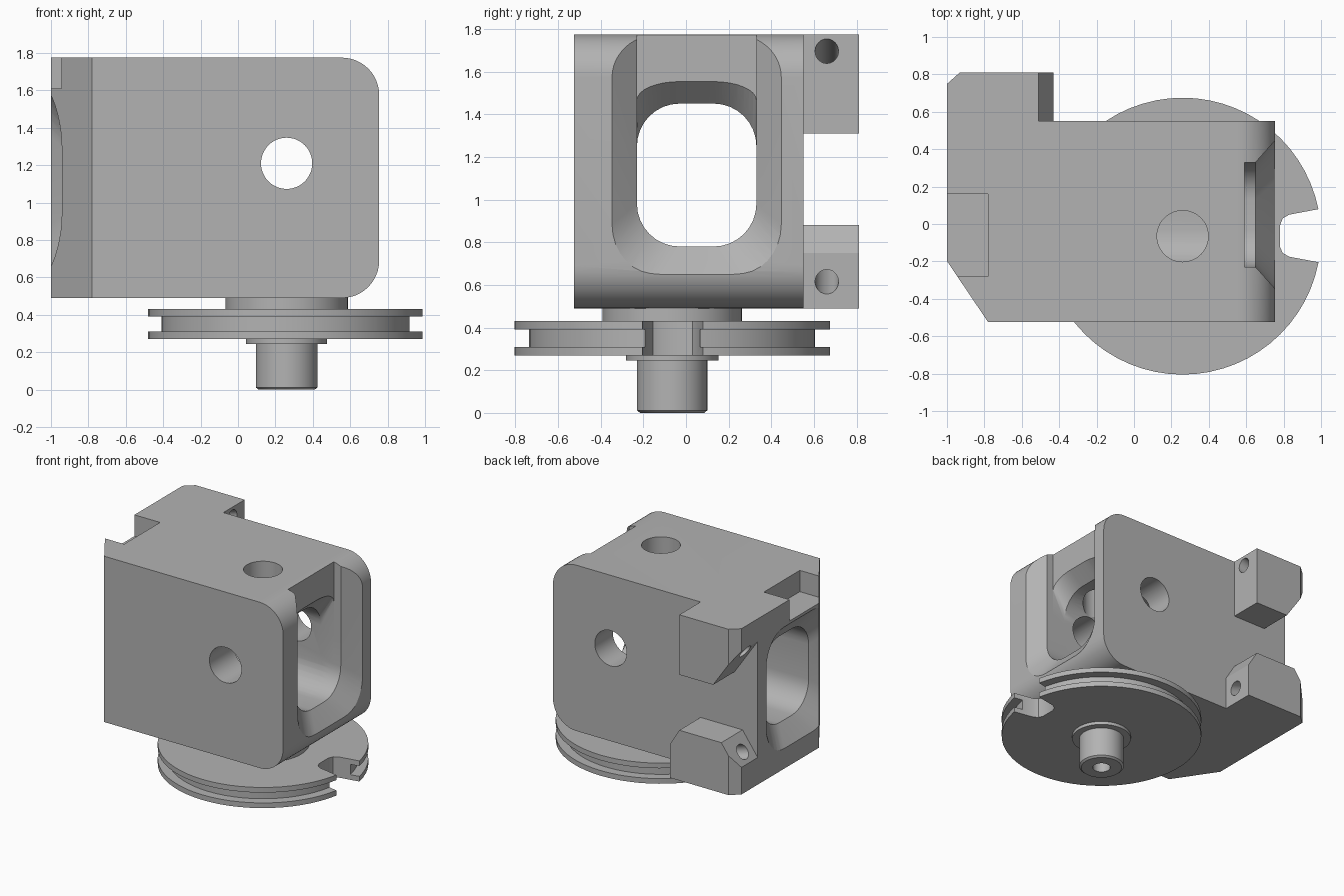
import bpy, bmesh
from math import sin, cos, pi, radians
from mathutils import Matrix, Vector

if "Cube" in bpy.data.objects:
    bpy.data.objects.remove(bpy.data.objects["Cube"])

grey = bpy.data.materials.new("plain grey")
grey.use_nodes = True
grey.diffuse_color = (0.45, 0.45, 0.45, 1)
grey.node_tree.nodes["Principled BSDF"].inputs["Base Color"].default_value = grey.diffuse_color


def loft(name, rings):
    """Closed solid through rings that share a point count."""
    bm = bmesh.new()
    loops = [[bm.verts.new(p) for p in ring] for ring in rings]
    n = len(loops[0])
    for a, b in zip(loops, loops[1:]):
        for i in range(n):
            j = (i + 1) % n
            bm.faces.new((a[i], a[j], b[j], b[i]))
    bm.faces.new(loops[0])
    bm.faces.new(loops[-1])
    bmesh.ops.recalc_face_normals(bm, faces=bm.faces)
    mesh = bpy.data.meshes.new(name)
    bm.to_mesh(mesh)
    bm.free()
    mesh.materials.append(grey)
    obj = bpy.data.objects.new(name, mesh)
    bpy.context.collection.objects.link(obj)
    return obj


def place(pts, axis, d):
    put = {"x": lambda a, b: (d, a, b), "y": lambda a, b: (a, d, b), "z": lambda a, b: (a, b, d)}[axis]
    return [put(a, b) for a, b in pts]


def prism(name, pts, axis, lo, hi):
    return loft(name, [place(pts, axis, lo), place(pts, axis, hi)])


def rect(a0, a1, b0, b1):
    return [(a0, b0), (a1, b0), (a1, b1), (a0, b1)]


def circle(a, b, r, n=48):
    return [(a + r * cos(2 * pi * i / n), b + r * sin(2 * pi * i / n)) for i in range(n)]


def round_rect(a0, a1, b0, b1, ra, rb, top_rb=None, n=8):
    """Rectangle with elliptical corners; the top pair may differ."""
    top = rb if top_rb is None else top_rb
    corners = [(a1 - ra, b1 - top, top), (a0 + ra, b1 - top, top), (a0 + ra, b0 + rb, rb), (a1 - ra, b0 + rb, rb)]
    pts = []
    for q, (a, b, r) in enumerate(corners):
        for i in range(n + 1):
            t = pi / 2 * (q + i / n)
            pts.append((a + ra * cos(t), b + r * sin(t)))
    return pts


def turned(name, profile, n=64):
    """Solid of revolution about the spindle axis from (radius, z) pairs."""
    return loft(name, [place(circle(CX, CY, r, n), "z", z) for r, z in profile])


def cut(target, cutters):
    for c in cutters:
        c.hide_render = True
        mod = target.modifiers.new("cut", "BOOLEAN")
        mod.operation, mod.solver, mod.object = "DIFFERENCE", "EXACT", c
    bpy.context.view_layer.update()
    graph = bpy.context.evaluated_depsgraph_get()
    mesh = bpy.data.meshes.new_from_object(target.evaluated_get(graph))
    target.modifiers.clear()
    target.data = mesh
    for c in cutters:
        bpy.data.objects.remove(c)


CX, CY = 0.26, -0.065
LEFT, RIGHT, FRONT, BACK = -1.0, 0.755, -0.525, 0.55
LOW, HIGH = 0.49, 1.775
MID = 1.21

# housing block with two rounded right edges
R = 0.2
side = [(LEFT, LOW)]
side += [(RIGHT - R + R * sin(t), LOW + R - R * cos(t)) for t in [pi / 2 * i / 12 for i in range(13)]]
side += [(RIGHT - R + R * cos(t), HIGH - R + R * sin(t)) for t in [pi / 2 * i / 12 for i in range(13)]]
side += [(LEFT, HIGH)]
housing = prism("housing", side, "y", FRONT, BACK)

# window through the housing with flared mouths
inner = round_rect(-0.23, 0.33, 0.78, 1.45, 0.2, 0.2)
outer = round_rect(-0.35, 0.45, 0.64, 1.595, 0.22, 0.24)
tall_inner = round_rect(-0.23, 0.33, 0.78, 2.0, 0.2, 0.2, 0.05)
tall_outer = round_rect(-0.35, 0.45, 0.64, 2.0, 0.22, 0.24, 0.05)
brow = round_rect(-0.23, 0.33, 0.78, 1.555, 0.2, 0.2, 0.085)
cut(housing, [
    prism("corner_cut", [(-1.1, -0.05), (-1.1, -0.7), (-0.6617, -0.7)], "z", 0, 2),
    prism("top_step", rect(-1.2, -0.78, -0.28, 0.16), "z", 1.61, 2),
    prism("tunnel", inner, "x", -1.3, 1.3),
    loft("left_flare", [place(outer, "x", LEFT - 0.005), place(inner, "x", -0.89)]),
    loft("brow_flare", [place(inner, "x", 0.48), place(brow, "x", 0.592)]),
    prism("top_slot", rect(-0.23, 0.33, 1.2, 2.1), "x", 0.59, 1.0),
    loft("right_flare", [place(tall_inner, "x", 0.65), place(tall_outer, "x", RIGHT + 0.003)]),
    prism("cross_hole", circle(CX, MID, 0.137), "y", -1, 1),
    prism("top_hole", circle(CX, CY, 0.137), "z", 1.2, 2),
])


# rear mounting lugs, each with a chamfered outer corner and a slanted bolt hole
def lug(name, profile, hole_z, tilt):
    obj = prism(name, profile, "y", BACK - 0.01, 0.81)
    drill = prism("drill", circle(0, 0, 0.055, 24), "x", -1, 1)
    drill.data.transform(Matrix.Translation(Vector((-0.48, 0.66, hole_z)))
                         @ Matrix.Rotation(tilt, 4, "Y"))
    corner = prism("corner", [(-1.1, 0.66), (-1.1, 0.9), (-0.83, 0.9)], "z", 0, 2)
    cut(obj, [drill, corner])


lug("upper_lug", [(LEFT, HIGH), (-0.51, HIGH), (-0.51, 1.31), (-0.8, 1.31), (LEFT, 1.6)],
    1.705, radians(-17))
lug("lower_lug", [(LEFT, LOW), (-0.43, LOW), (-0.43, 0.75), (-0.51, 0.88), (-0.87, 0.88), (LEFT, 0.7)],
    0.63, radians(17))

# grooved pulley disc with a flared rim notch
pulley = turned("pulley", [(0.74, 0.27), (0.74, 0.31), (0.67, 0.31), (0.67, 0.39), (0.74, 0.39), (0.74, 0.43)])
notch = [(1.1, 0.1), (0.99, 0.08), (0.83, 0.05), (0.795, 0.03), (0.78, -0.01),
         (0.78, -0.12), (0.795, -0.155), (0.83, -0.175), (0.99, -0.205), (1.1, -0.225)]
cut(pulley, [prism("notch", notch, "z", 0.1, 0.6)])

# hub, collar and spindle
turned("hub", [(0.327, 0.425), (0.327, 0.495)])
turned("collar", [(0.217, 0.245), (0.217, 0.275)])
spindle = turned("spindle", [(0.15, 0), (0.165, 0.012), (0.165, 0.26)], 48)
cut(spindle, [prism("centre_hole", circle(CX, CY, 0.065, 24), "z", -0.1, 0.15)])

# smooth curved walls, keep edges crisp
bpy.ops.object.select_all(action="DESELECT")
for obj in bpy.context.collection.objects:
    if obj.type == "MESH" and grey.name in obj.data.materials:
        obj.select_set(True)
        bpy.context.view_layer.objects.active = obj
bpy.ops.object.shade_smooth_by_angle(angle=radians(25))
